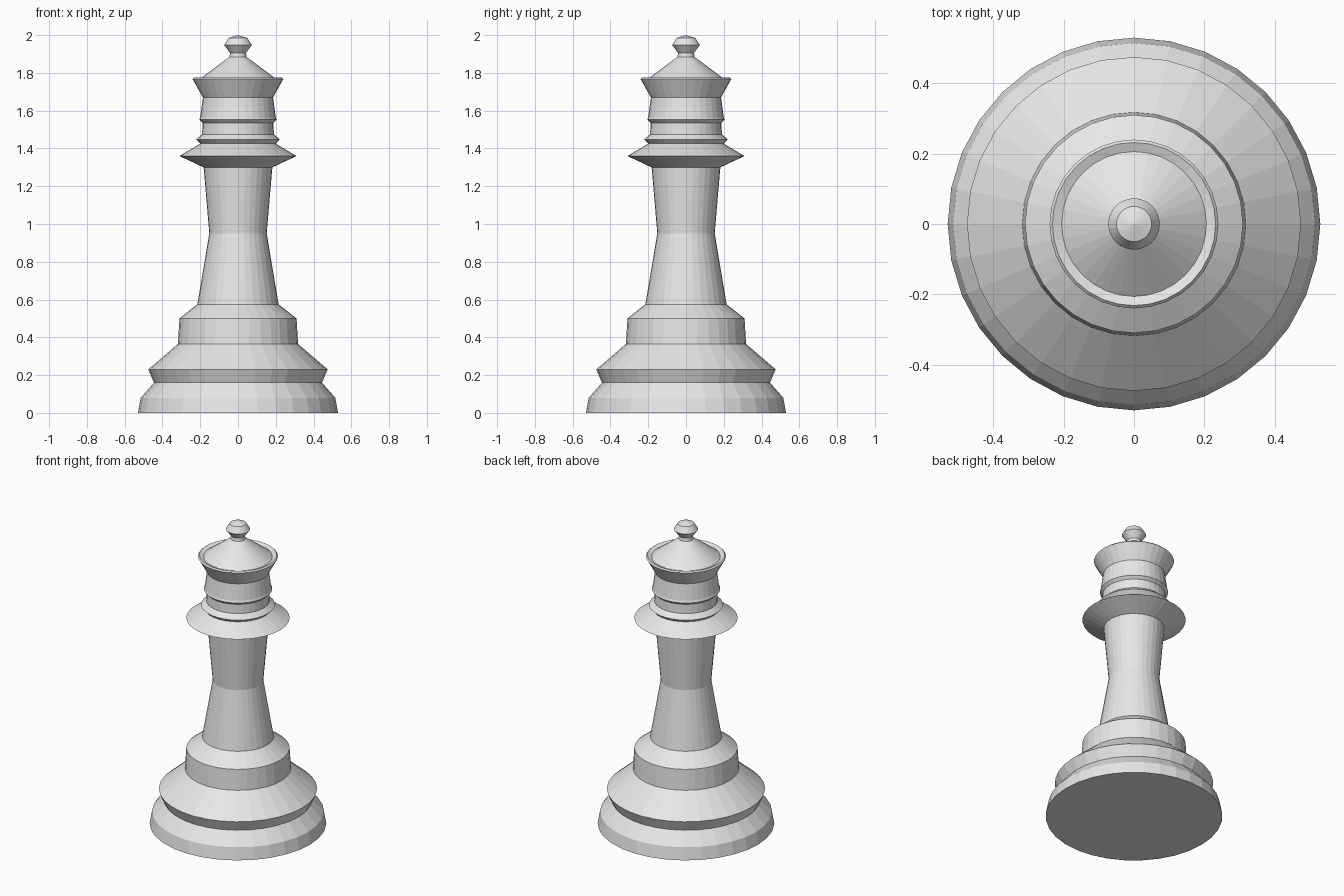
import bpy, bmesh, math

if "Cube" in bpy.data.objects:
    bpy.data.objects.remove(bpy.data.objects["Cube"])

SIDES = 32
mat = bpy.data.materials.new("light_grey")
mat.diffuse_color = (0.8, 0.8, 0.8, 1)
mat.use_nodes = True
mat.node_tree.nodes["Principled BSDF"].inputs["Base Color"].default_value = mat.diffuse_color


def lathe(name, profile):
    """Revolve (radius, height) points around z; a radius of 0 closes to a pole."""
    bm = bmesh.new()
    rings = []
    for r, z in profile:
        if r == 0:
            rings.append([bm.verts.new((0, 0, z))] * SIDES)
        else:
            rings.append([bm.verts.new((r * math.cos(2 * math.pi * i / SIDES),
                                        r * math.sin(2 * math.pi * i / SIDES), z))
                          for i in range(SIDES)])
    for a, b in zip(rings, rings[1:]):
        for i in range(SIDES):
            j = (i + 1) % SIDES
            bm.faces.new(dict.fromkeys((a[i], a[j], b[j], b[i])))
    # flat caps on open ends
    if profile[0][0]:
        bm.faces.new(rings[0][::-1])
    if profile[-1][0]:
        bm.faces.new(rings[-1])
    bmesh.ops.recalc_face_normals(bm, faces=bm.faces)
    me = bpy.data.meshes.new(name)
    bm.to_mesh(me)
    bm.free()
    me.materials.append(mat)
    ob = bpy.data.objects.new(name, me)
    bpy.context.collection.objects.link(ob)
    return ob


# One continuous turned profile, from the foot to the finial
foot = [(0.53, 0), (0.515, 0.08), (0.445, 0.16), (0.475, 0.23),
        (0.318, 0.365), (0.31, 0.50), (0.215, 0.575)]
stem = [(0.152, 0.95), (0.182, 1.30)]
collar = [(0.31, 1.36), (0.20, 1.425), (0.222, 1.447), (0.19, 1.475)]
neck = [(0.188, 1.535), (0.205, 1.552), (0.20, 1.565), (0.186, 1.67)]
crown = [(0.24, 1.767), (0.232, 1.775), (0.206, 1.765), (0.045, 1.885)]
finial = [(0.042, 1.905), (0.073, 1.947), (0.05, 1.985), (0, 2.0)]

lathe("turned_game_piece", foot + stem + collar + neck + crown + finial)
